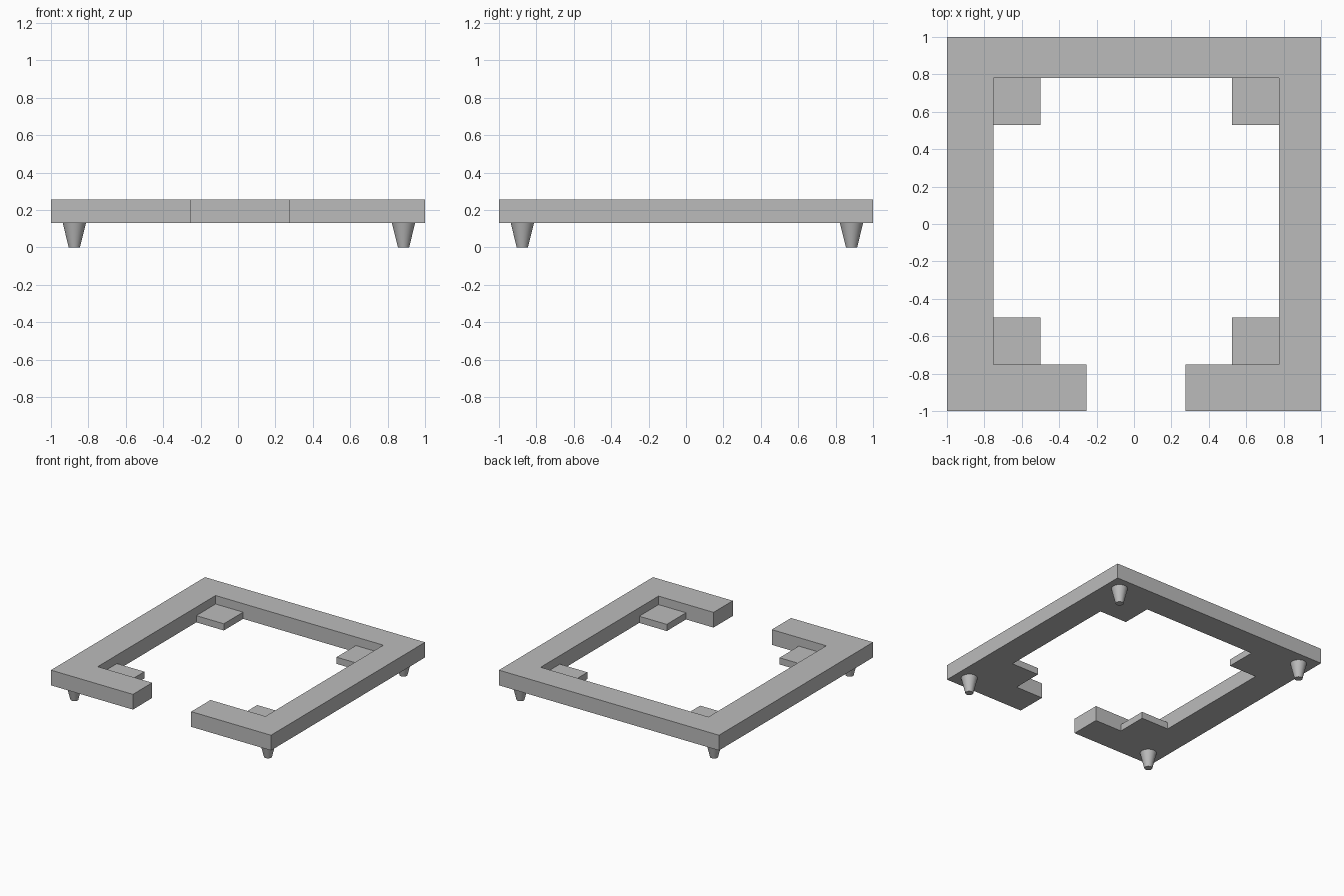
import bpy
import bmesh
import math

cube = bpy.data.objects.get("Cube")
if cube:
    bpy.data.objects.remove(cube, do_unlink=True)

# Single plain grey
grey = bpy.data.materials.new("plain grey")
grey.use_nodes = True
colour = (0.5, 0.5, 0.5, 1)
grey.diffuse_color = colour
grey.node_tree.nodes["Principled BSDF"].inputs["Base Color"].default_value = colour

BASE, TOP, TAB_TOP = 0.13, 0.255, 0.185
LEFT, RIGHT, FRONT, BACK = -0.75, 0.775, -0.75, 0.78   # inner opening
GAP_LEFT, GAP_RIGHT = -0.255, 0.275                    # entry in the front rail
TAB = 0.25


def slab(name, outline, low, high):
    """Extrude a flat outline from low to high."""
    bm = bmesh.new()
    face = bm.faces.new([bm.verts.new((x, y, low)) for x, y in outline])
    side = bmesh.ops.extrude_face_region(bm, geom=[face])
    verts = [v for v in side["geom"] if isinstance(v, bmesh.types.BMVert)]
    bmesh.ops.translate(bm, verts=verts, vec=(0, 0, high - low))
    bmesh.ops.recalc_face_normals(bm, faces=bm.faces)
    mesh = bpy.data.meshes.new(name)
    bm.to_mesh(mesh)
    bm.free()
    mesh.materials.append(grey)
    obj = bpy.data.objects.new(name, mesh)
    bpy.context.collection.objects.link(obj)
    return obj


# Square frame, open in the middle of the front
slab("frame", [(GAP_LEFT, -1), (GAP_LEFT, FRONT), (LEFT, FRONT), (LEFT, BACK),
               (RIGHT, BACK), (RIGHT, FRONT), (GAP_RIGHT, FRONT), (GAP_RIGHT, -1),
               (1, -1), (1, 1), (-1, 1), (-1, -1)], BASE, TOP)

# A thin support tab and a tapered foot at each corner
for x_name, x, foot_x, sx in (("right", LEFT, -0.875, 1), ("left", RIGHT, 0.885, -1)):
    for y_name, y, foot_y, sy in (("front", FRONT, -0.875, 1), ("back", BACK, 0.885, -1)):
        x2, y2 = x + sx * TAB, y + sy * TAB
        slab(f"{y_name}_{x_name}_tab", [(x, y), (x2, y), (x2, y2), (x, y2)], BASE, TAB_TOP)

        bpy.ops.mesh.primitive_cone_add(vertices=32, radius1=0.03, radius2=0.062, depth=BASE,
                                        location=(foot_x, foot_y, BASE / 2))
        foot = bpy.context.object
        foot.name = f"{y_name}_{x_name}_foot"
        foot.data.materials.append(grey)
        bpy.ops.object.shade_smooth_by_angle(angle=math.radians(30))
